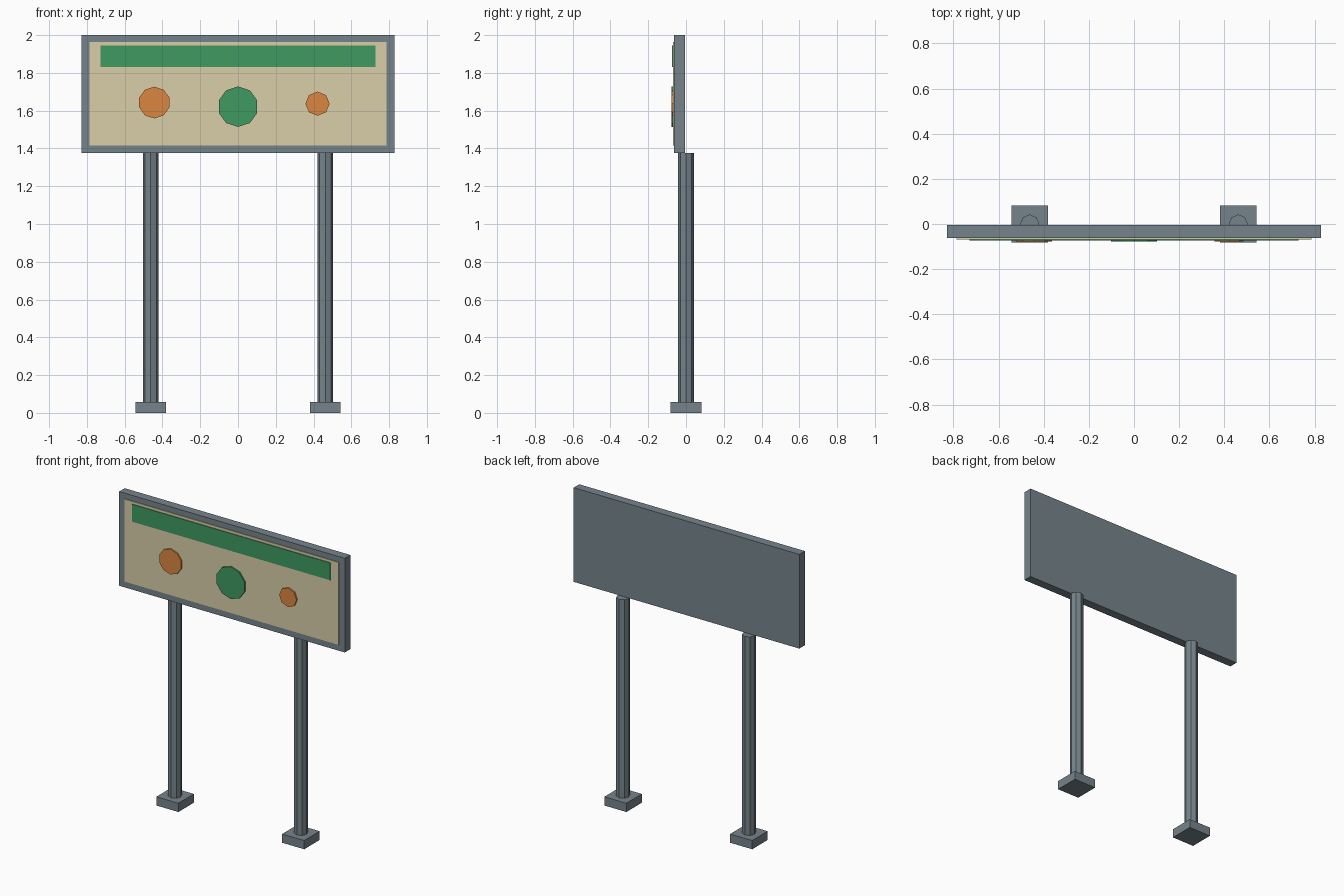
import bpy, bmesh
from math import pi
from mathutils import Matrix

if "Cube" in bpy.data.objects:
    bpy.data.objects.remove(bpy.data.objects["Cube"])


def material(name, rgb):
    m = bpy.data.materials.new(name)
    m.diffuse_color = (*rgb, 1)
    m.use_nodes = True
    m.node_tree.nodes["Principled BSDF"].inputs["Base Color"].default_value = m.diffuse_color
    return m


SLATE = material("slate", (0.18, 0.23, 0.26))
CREAM = material("cream", (0.70, 0.62, 0.40))
GREEN = material("green", (0.05, 0.32, 0.12))
ORANGE = material("orange", (0.70, 0.24, 0.05))


def finish(name, bm, mat):
    mesh = bpy.data.meshes.new(name)
    bm.to_mesh(mesh)
    bm.free()
    mesh.materials.append(mat)
    ob = bpy.data.objects.new(name, mesh)
    bpy.context.collection.objects.link(ob)
    return ob


def box(name, lo, hi, mat):
    size = [b - a for a, b in zip(lo, hi)]
    mid = [(a + b) / 2 for a, b in zip(lo, hi)]
    bm = bmesh.new()
    bmesh.ops.create_cube(bm, size=1, matrix=Matrix.Translation(mid) @ Matrix.Diagonal((*size, 1)))
    return finish(name, bm, mat)


def prism(name, mid, radius, depth, sides, mat, facing_front=False):
    # create_cone puts its first vertex on local +y, so discs get a corner at the top
    rot = Matrix.Rotation(pi / 2, 4, 'X') if facing_front else Matrix()
    bm = bmesh.new()
    bmesh.ops.create_cone(bm, cap_ends=True, segments=sides, radius1=radius, radius2=radius,
                          depth=depth, matrix=Matrix.Translation(mid) @ rot)
    return finish(name, bm, mat)


# Two octagonal posts on square feet
for side, x in (("left", -0.462), ("right", 0.462)):
    box(f"{side}_foot", (x - 0.081, -0.081, 0), (x + 0.081, 0.081, 0.058), SLATE)
    prism(f"{side}_post", (x, 0, 0.7165), 0.042, 1.317, 8, SLATE)

# Board, cream face panel and header strip
box("board", (-0.828, -0.063, 1.375), (0.828, -0.005, 2.0), SLATE)
box("face_panel", (-0.786, -0.068, 1.416), (0.786, -0.060, 1.963), CREAM)
box("header_strip", (-0.728, -0.073, 1.831), (0.728, -0.065, 1.946), GREEN)

# Raised faceted discs
for name, x, z, r, sides, mat in (
    ("left_disc", -0.443, 1.643, 0.084, 10, ORANGE),
    ("centre_disc", 0.0, 1.621, 0.107, 10, GREEN),
    ("right_disc", 0.421, 1.637, 0.064, 8, ORANGE),
):
    prism(name, (x, -0.072, z), r, 0.012, sides, mat, facing_front=True)
